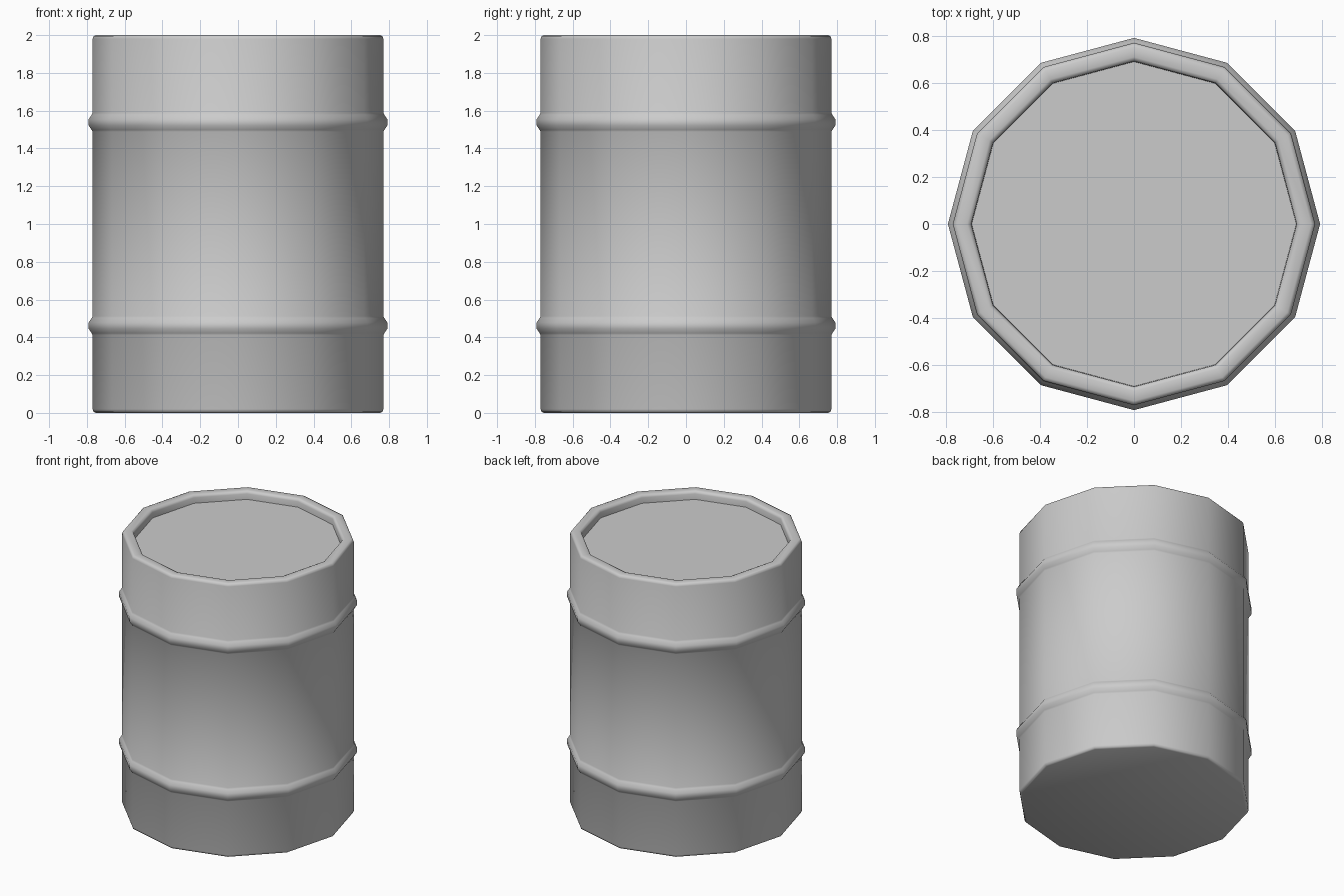
import bpy, bmesh, math

if "Cube" in bpy.data.objects:
    bpy.data.objects.remove(bpy.data.objects["Cube"])

SIDES = 12


def lathe(name, profile, cap_start=False, cap_end=False):
    """Revolve an (r, z) profile into a 12-sided shell with optional flat caps."""
    bm = bmesh.new()
    rings = []
    for r, z in profile:
        rings.append([bm.verts.new((r * math.cos(i * math.tau / SIDES),
                                    r * math.sin(i * math.tau / SIDES), z))
                      for i in range(SIDES)])
    for a, b in zip(rings, rings[1:]):
        for i in range(SIDES):
            j = (i + 1) % SIDES
            bm.faces.new((a[i], a[j], b[j], b[i]))
    if cap_start:
        bm.faces.new(rings[0][::-1])
    if cap_end:
        bm.faces.new(rings[-1])
    me = bpy.data.meshes.new(name)
    bm.to_mesh(me)
    bm.free()
    ob = bpy.data.objects.new(name, me)
    bpy.context.collection.objects.link(ob)
    bpy.ops.object.select_all(action='DESELECT')
    ob.select_set(True)
    bpy.context.view_layer.objects.active = ob
    bpy.ops.object.shade_smooth_by_angle(angle=math.radians(50))
    return ob


def hoop(z):
    """Raised reinforcing ridge centred at height z."""
    return [(0.77, z - 0.05), (0.775, z - 0.04), (0.791, z - 0.016),
            (0.791, z + 0.016), (0.775, z + 0.04), (0.77, z + 0.05)]


# Drum: bevelled base, wall with two hoops, rounded rim, recessed lid
profile = [(0.752, 0.0), (0.765, 0.006), (0.77, 0.02)]
profile += hoop(0.462) + hoop(1.538)
profile += [(0.77, 1.98), (0.765, 1.994), (0.752, 2.0),
            (0.71, 2.0), (0.697, 1.994), (0.692, 1.98), (0.69, 1.94)]
lathe("barrel", profile, cap_start=True, cap_end=True)
